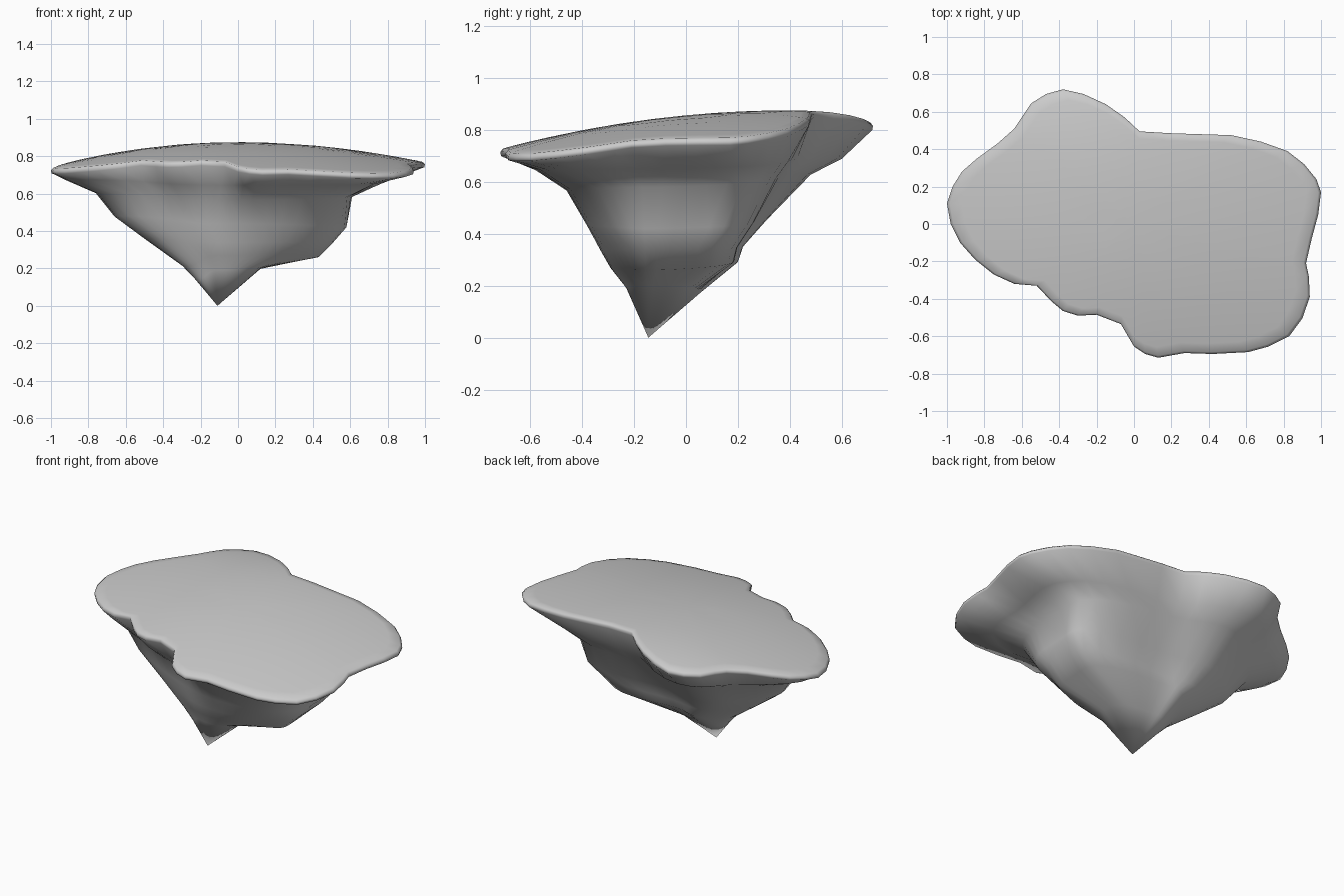
import bpy, bmesh

if "Cube" in bpy.data.objects:
    bpy.data.objects.remove(bpy.data.objects["Cube"])

# Plan outline of the island top, counter-clockwise
OUTLINE = [
    (1, .17), (.975, .24), (.91, .32), (.82, .39), (.68, .44), (.52, .475), (.2, .485),
    (.03, .495), (-.05, .57), (-.15, .64), (-.27, .695), (-.38, .72), (-.47, .695),
    (-.55, .645), (-.60, .57), (-.64, .51), (-.73, .43), (-.84, .35), (-.92, .28),
    (-.97, .2), (-1, .11), (-.98, 0), (-.93, -.10), (-.85, -.19), (-.75, -.27),
    (-.64, -.32), (-.52, -.33), (-.44, -.415), (-.38, -.465), (-.3, -.49), (-.2, -.485),
    (-.07, -.535), (0, -.655), (.06, -.695), (.13, -.715), (.27, -.69), (.42, -.695),
    (.61, -.685), (.72, -.655), (.83, -.6), (.9, -.505), (.94, -.39), (.935, -.28),
    (.92, -.21), (.95, -.08), (.985, .05)]

# Underside rings: (left x, z), (right x, z), (front y, z), (back y, z),
# smoothing passes, back-right bulge, front-right bulge
RINGS = [
    ((-.93, .675), (.77, .65), (-.58, .645), (.60, .69), 1, 0, 0),
    ((-.76, .60), (.61, .58), (-.46, .565), (.48, .63), 4, .08, 0),
    ((-.66, .48), (.58, .42), (-.39, .44), (.31, .45), 8, .2, -.05),
    ((-.50, .36), (.51, .34), (-.34, .34), (.22, .35), 12, .25, -.1),
    ((-.30, .21), (.43, .26), (-.30, .27), (.20, .30), 16, .25, -.15),
    ((-.23, .14), (.12, .20), (-.23, .19), (.06, .18), 20, .1, 0)]
APEX = (-.11, -.145, 0)


def top_z(x, y):
    return (.875 - (.095 + .04 * y if x > 0 else .13) * x * x
            - (.3 if y > .4 else .12) * (y - .4) ** 2)


def smoothed(pts, passes):
    for _ in range(passes):
        n = len(pts)
        pts = [tuple((pts[i - 1][k] + 2 * pts[i][k] + pts[(i + 1) % n][k]) / 4
                     for k in (0, 1)) for i in range(n)]
    return pts


def under_ring(left, right, front, back, passes, bulge_back, bulge_front):
    """Fit the softened outline to the four extents, blending height by direction."""
    pts = smoothed(OUTLINE, passes)
    xs, ys = zip(*pts)
    cx, cy = APEX[:2]
    out = []
    for x, y in pts:
        ex, zx = right if x > cx else left
        ey, zy = back if y > cy else front
        u = (x - cx) / abs((max(xs) if x > cx else min(xs)) - cx)
        v = (y - cy) / abs((max(ys) if y > cy else min(ys)) - cy)
        w = u * u / (u * u + v * v)
        if u > 0:
            k = 1 + (bulge_back if v > 0 else bulge_front) * 4 * w * (1 - w)
            u, v = min(u * k, 1), max(-1, min(v * k, 1))
        out.append((cx + u * abs(ex - cx), cy + v * abs(ey - cy), w * zx + (1 - w) * zy))
    return out


# Domed top rings, inside to out, then the thin rounded rim
rings = []
for s in (.2, .4, .6, .8, .92, .985):
    rings.append([(x * s, y * s, top_z(x * s, y * s)) for x, y in OUTLINE])
for s, drop in ((1, .01), (.996, .026)):
    rings.append([(x * s, y * s, top_z(x, y) - drop) for x, y in OUTLINE])
# Underside
rings += [under_ring(*r) for r in RINGS]

bm = bmesh.new()
rows = [[bm.verts.new(p) for p in r] for r in rings]
centre = bm.verts.new((0, 0, top_z(0, 0)))
apex = bm.verts.new(APEX)
n = len(OUTLINE)
for i in range(n):
    j = (i + 1) % n
    bm.faces.new((centre, rows[0][i], rows[0][j]))
    bm.faces.new((apex, rows[-1][j], rows[-1][i]))
    for a, b in zip(rows, rows[1:]):
        bm.faces.new((a[i], b[i], b[j], a[j]))
bmesh.ops.recalc_face_normals(bm, faces=bm.faces)
for f in bm.faces:
    f.smooth = True
mesh = bpy.data.meshes.new("floating_island")
bm.to_mesh(mesh)
bm.free()
island = bpy.data.objects.new("floating_island", mesh)
bpy.context.collection.objects.link(island)
